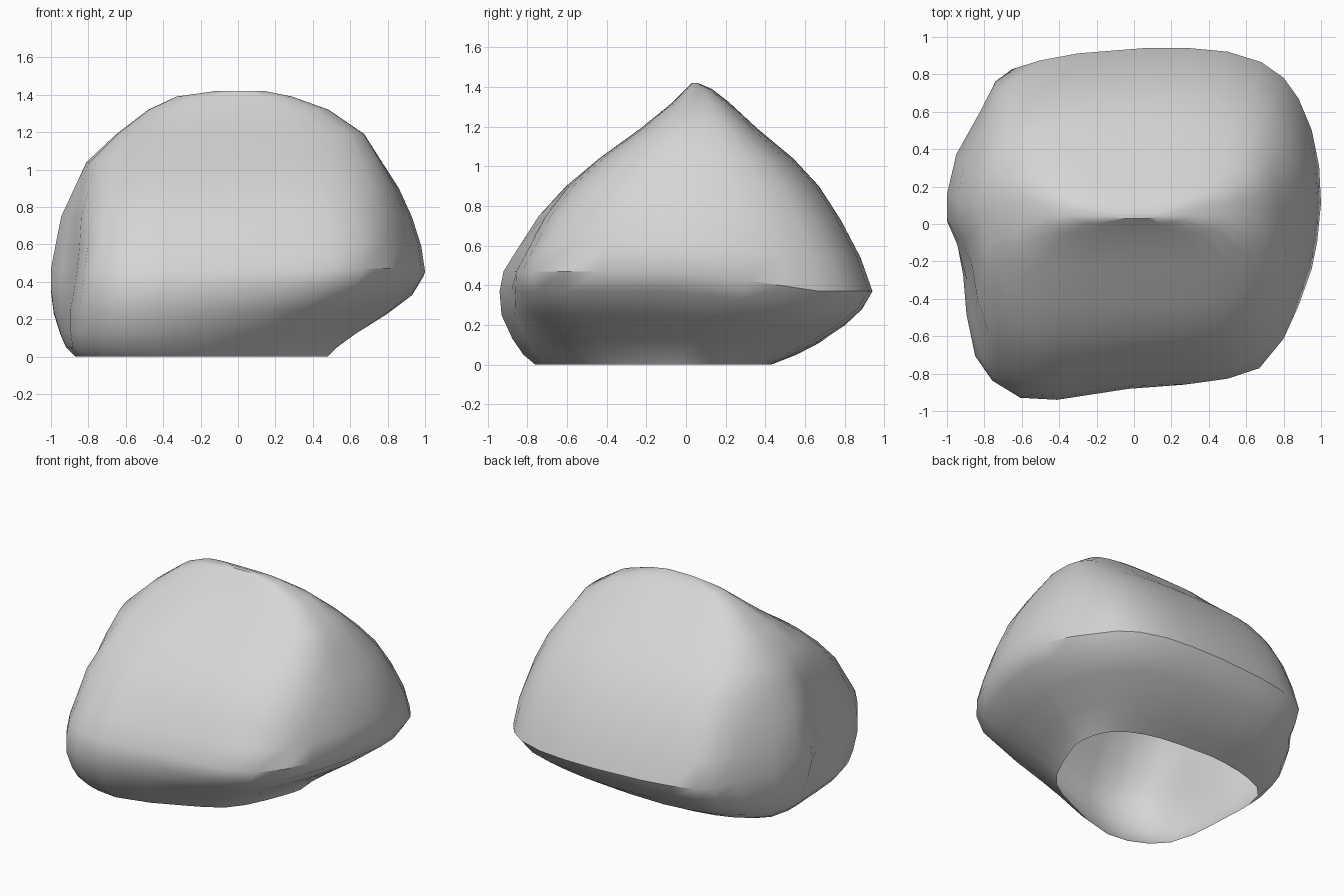
import bpy, bmesh, math

cube = bpy.data.objects.get("Cube")
if cube:
    bpy.data.objects.remove(cube, do_unlink=True)

stone = bpy.data.materials.new("stone grey")
stone.use_nodes = True
stone.diffuse_color = (0.67, 0.67, 0.67, 1)
stone.node_tree.nodes["Principled BSDF"].inputs["Base Color"].default_value = (0.67, 0.67, 0.67, 1)

# Sections within -1..1, anticlockwise from the +x side: the widest belt ...
BELT = [(1, .11), (.99, .32), (.95, .53), (.88, .71), (.8, .83), (.68, .92), (.5, .98),
        (.3, 1), (.05, 1), (-.3, .97), (-.5, .93), (-.65, .88), (-.74, .81),
        (-.82, .64), (-.95, .39), (-1, .16), (-1, .02), (-.94, -.11), (-.88, -.32),
        (-.86, -.53), (-.82, -.77), (-.75, -.89), (-.6, -.99), (-.4, -1), (0, -.94),
        (.3, -.93), (.5, -.9), (.67, -.84), (.8, -.67), (.88, -.48), (.95, -.27),
        (.98, -.11)]
# ... the open foot, cut away at the front +x corner ...
FOOT = [(1, .3), (.99, .45), (.97, .56), (.92, .67), (.86, .75), (.76, .83), (.62, .9),
        (.45, .95), (.2, .98), (-.12, 1), (-.33, .98), (-.53, .94), (-.68, .89),
        (-.84, .81), (-.95, .68), (-1, .45), (-1, .28), (-.99, .1), (-.98, -.13),
        (-.96, -.42), (-.89, -.7), (-.75, -.87), (-.56, -.97), (-.34, -1), (0, -.9),
        (.3, -.75), (.49, -.65), (.65, -.53), (.77, -.36), (.87, -.13), (.94, .07),
        (.98, .2)]


def squared(x, y, power=3.3):
    """Push a point out to a rounded square."""
    r = (abs(x) ** power + abs(y) ** power) ** (1 / power)
    return x / r, y / r


# ... and the square-shouldered upper part
SHOULDER = [squared(x, y) for x, y in BELT]

# Height, x range, y range, blend (-1 foot, 0 belt, 1 shoulder), sag towards the back
RINGS = [(0, -.87, .48, -.76, .43, -1, 0),
         (.05, -.92, .53, -.82, .56, -.9, 0),
         (.13, -.95, .63, -.875, .68, -.7, .02),
         (.25, -.985, .8, -.93, .81, -.4, .05),
         (.37, -1, .94, -.94, .89, -.1, .09),
         (.47, -1, 1, -.92, .94, 0, .1),
         (.6, -.975, .98, -.84, .88, .1, .06),
         (.75, -.945, .93, -.745, .78, .3, .02),
         (.9, -.875, .86, -.61, .67, .6, 0),
         (1.04, -.81, .77, -.44, .54, .9, 0),
         (1.19, -.65, .675, -.23, .36, 1, 0),
         (1.32, -.48, .485, -.07, .22, 1, 0),
         (1.39, -.33, .29, 0, .13, 1, 0),
         (1.42, -.12, .14, .03, .06, 1, 0)]


def ring_points(z, x0, x1, y0, y1, blend, sag):
    """Blend the belt into its neighbour section and fit it into the ranges."""
    t = abs(blend)
    for a, b in zip(BELT, FOOT if blend < 0 else SHOULDER):
        x, y = (p + (q - p) * t for p, q in zip(a, b))
        yield ((x0 + x1 + x * (x1 - x0)) / 2, (y0 + y1 + y * (y1 - y0)) / 2,
               z - sag * min(1, max(0, y * 1.4)))


# Skin the rings, closing the ridge and leaving the underside open
bm = bmesh.new()
loops = [[bm.verts.new(p) for p in ring_points(*r)] for r in RINGS]
n = len(BELT)
for low, high in zip(loops, loops[1:]):
    for i in range(n):
        j = (i + 1) % n
        bm.faces.new((low[i], low[j], high[j], high[i]))
bm.faces.new(loops[-1])

mesh = bpy.data.meshes.new("boulder")
bm.to_mesh(mesh)
bm.free()
mesh.materials.append(stone)
boulder = bpy.data.objects.new("boulder", mesh)
bpy.context.collection.objects.link(boulder)

bpy.ops.object.select_all(action='DESELECT')
bpy.context.view_layer.objects.active = boulder
boulder.select_set(True)
bpy.ops.object.shade_smooth_by_angle(angle=math.radians(40))
